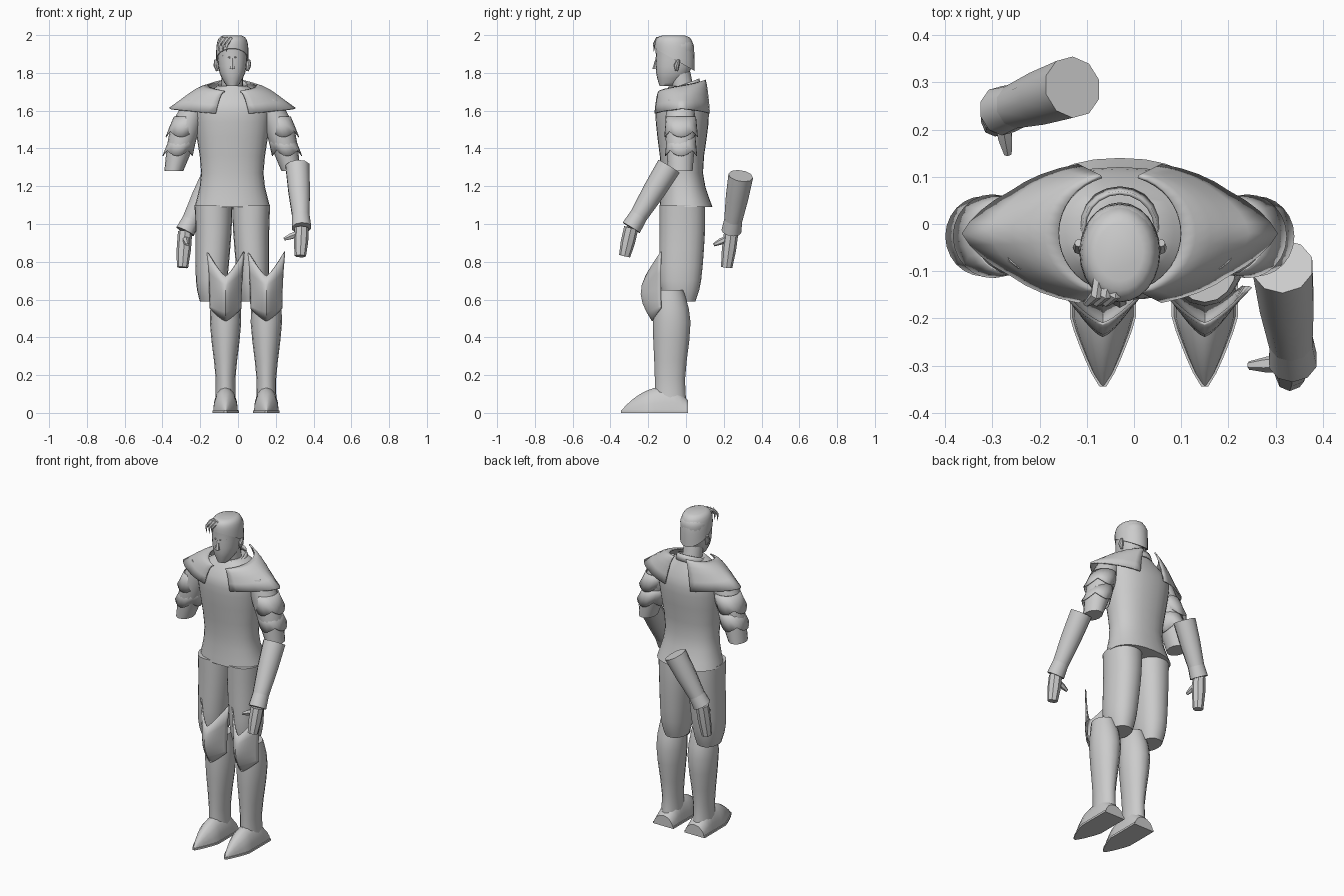
import bpy, bmesh, math
from mathutils import Vector

cube = bpy.data.objects.get("Cube")
if cube:
    bpy.data.objects.remove(cube, do_unlink=True)

grey = bpy.data.materials.new("plain grey")
grey.use_nodes = True
grey.diffuse_color = (.6, .6, .6, 1)
grey.node_tree.nodes["Principled BSDF"].inputs["Base Color"].default_value = grey.diffuse_color

MIDDLE = -.03  # centre line of the body


def skin(name, rows, closed=True, caps=True, thickness=0, angle=40):
    """Bridge equal rows of points into one surface."""
    bm = bmesh.new()
    grid = [[bm.verts.new(point) for point in row] for row in rows]
    count = len(grid[0])
    for lower, upper in zip(grid, grid[1:]):
        for i in range(count if closed else count - 1):
            j = (i + 1) % count
            bm.faces.new((lower[i], lower[j], upper[j], upper[i]))
    if closed and caps:
        bm.faces.new(grid[0])
        bm.faces.new(grid[-1])
    bmesh.ops.recalc_face_normals(bm, faces=bm.faces)
    mesh = bpy.data.meshes.new(name)
    bm.to_mesh(mesh)
    bm.free()
    mesh.materials.append(grey)
    part = bpy.data.objects.new(name, mesh)
    bpy.context.collection.objects.link(part)
    if thickness:
        part.modifiers.new("thickness", "SOLIDIFY").thickness = thickness
    bpy.ops.object.select_all(action="DESELECT")
    part.select_set(True)
    bpy.context.view_layer.objects.active = part
    bpy.ops.object.shade_smooth_by_angle(angle=math.radians(angle))


def smooth(stations, steps=3):
    """Pass a smooth curve through a few stations."""
    knots = [Vector(station) for station in stations]
    knots = [knots[0]] + knots + [knots[-1]]
    result = []
    for before, start, end, after in zip(knots, knots[1:], knots[2:], knots[3:]):
        leave, arrive = (end - before) / 2, (after - start) / 2
        for step in range(steps):
            t = step / steps
            ease = t * t * (3 - 2 * t)
            result.append(start.lerp(end, ease) + leave * t * (1 - t) ** 2
                          - arrive * t * t * (1 - t))
    return result + [knots[-1]]


def oval(x, y, z, rx, ry, count=20, power=2, hem=None):
    """Level ring; hem(angle) shifts the height of each point."""
    points = []
    for i in range(count):
        angle = math.tau * i / count
        c, s = math.cos(angle), math.sin(angle)
        points.append((x + rx * math.copysign(abs(c) ** (2 / power), c),
                       y + ry * math.copysign(abs(s) ** (2 / power), s),
                       z + (hem(angle) if hem else 0)))
    return points


def column(name, stations, x=MIDDLE, count=20, power=2, angle=40):
    """Upright smooth form; each station is x offset, y, z and two radii."""
    skin(name, [oval(x + dx, y, z, rx, ry, count, power)
                for dx, y, z, rx, ry in smooth(stations)], angle=angle)


def limb(name, path, radii, count=10):
    """Tube with its rings square to its overall direction."""
    path = [Vector(point) for point in path]
    axis = (path[-1] - path[0]).normalized()
    across = Vector((1, 0, 0)).cross(axis).normalized()
    other = axis.cross(across)
    turns = [math.tau * i / count for i in range(count)]
    skin(name, [[point + (across * math.cos(a) + other * math.sin(a)) * radius for a in turns]
                for point, radius in zip(path, radii)])


def forearm(word, elbow, wrist, fingers, thumb):
    """Detached forearm with a cuff, a closed hand and a thumb."""
    elbow, wrist, fingers, thumb = map(Vector, (elbow, wrist, fingers, thumb))
    limb(word + "_forearm", [elbow, elbow.lerp(wrist, .4), elbow.lerp(wrist, .8), wrist],
         [.066, .06, .048, .045])
    limb(word + "_cuff", [elbow.lerp(wrist, .8), wrist], [.048, .053])
    knuckles = wrist.lerp(fingers, .5)
    limb(word + "_hand", [wrist, knuckles, fingers], [.038, .038, .03], 8)
    root = wrist.lerp(fingers, .15)
    limb(word + "_thumb", [root, root.lerp(thumb, .6), thumb], [.018, .017, .009], 6)


# Tunic: flared hem, narrow waist, broad chest
column("tunic", [(0, 0, 1.09, .2, .14), (0, -.02, 1.27, .165, .11), (0, -.02, 1.54, .2, .14),
                 (0, -.02, 1.64, .2, .13), (0, -.01, 1.73, .08, .08)], count=28, power=2.3)

# Collar standing higher at the back
slope = lambda angle: .03 * math.sin(angle)
skin("collar", [oval(MIDDLE, -.01, 1.7, .09, .09, hem=slope),
                oval(MIDDLE, -.01, 1.74, .08, .08, hem=slope)], caps=False, thickness=.008)

# Neck and head
limb("neck", [(MIDDLE, -.01, 1.68), (MIDDLE, -.04, 1.83)], [.058, .056], 16)
column("head", [(0, -.1, 1.73, .03, .04), (0, -.07, 1.8, .068, .088), (0, -.06, 1.9, .08, .1),
                (0, -.06, 1.95, .08, .1), (0, -.06, 1.98, .06, .08)], power=2.2, angle=60)

# Short hair: a dome whose hairline is high in front and low behind
rows = []
for i in range(8):
    rise = i / 8
    width = math.sqrt(1 - rise ** 3)
    rows.append(oval(MIDDLE, -.06, 1.87 + .13 * math.sin(rise * math.pi / 2),
                     .086 * width, .106 * width, 24,
                     hem=lambda angle: -.06 * (1 - rise) ** 2 * math.sin(angle)))
skin("hair", rows, angle=60)
for i in range(3):
    x = MIDDLE - .02 * i
    limb("forelock_%d" % i, [(x, -.08, 1.98), (x - .01, -.15, 1.98),
                             (x - .03, -.17, 1.95), (x - .03, -.17, 1.91)],
         [.012, .013, .008, .001], 6)

# Nose
limb("nose", [(MIDDLE, -.154, 1.88), (MIDDLE, -.162, 1.82)], [.006, .016], 6)

for side, word in ((1, "left"), (-1, "right")):
    out = lambda offset: MIDDLE + side * offset

    limb(word + "_ear", [(out(.08), -.05, 1.81), (out(.085), -.05, 1.84), (out(.088), -.04, 1.87)],
         [.007, .015, .008], 8)
    limb(word + "_brow", [(out(.012), -.157, 1.88), (out(.05), -.137, 1.89)], [.006, .004], 6)

    # Shoulder plate wrapping from the neck to a pointed outer tip
    rows = []
    for i in range(6):
        f = i / 5
        row = []
        for j in range(-8, 9):
            t = j / 8
            angle = t * math.radians(72)
            point = .05 * f ** 4 * max(0, 1 - 2 * abs(t))
            row.append((out((.13 + .155 * f) * math.cos(angle) + point),
                        -.02 + (.13 + .025 * f) * math.sin(angle),
                        1.735 - .12 * f * f - .03 * f * abs(t) + .03 * t * (1 - f)))
        rows.append(row)
    skin(word + "_shoulder_plate", rows, closed=False, thickness=.008)

    # Upper arm sleeve
    column(word + "_sleeve", [(side * .19, -.03, 1.66, .06, .07), (side * .25, -.03, 1.5, .08, .08),
                              (side * .31, -.03, 1.28, .05, .065)], count=16)

    # Overlapping arm plates with pointed lower edges
    for layer in range(2):
        rows = []
        for f in (0, .5, 1):
            spread = .074 + .01 * f - .004 * layer
            rows.append(oval(out(.235 + .02 * layer + .035 * f), -.026, 1.57 - .1 * (layer + f),
                             spread, spread + .005, 24,
                             hem=lambda angle: f * f * (.02 - .03 * abs(math.cos(2 * angle)))))
        skin("%s_arm_plate_%d" % (word, layer), rows, caps=False, thickness=.004)

    # Trouser leg ending at the knee
    column(word + "_trouser_leg", [(side * .1, -.02, 1.1, .1, .12), (side * .1, -.02, .95, .095, .12),
                                   (side * .11, -.03, .7, .083, .11),
                                   (side * .11, -.03, .59, .062, .08)], power=2.2)

    # Boot shaft
    foot_x = .042 + side * .108
    column(word + "_boot_shaft", [(0, -.09, .65, .067, .076), (0, -.076, .48, .083, .1),
                                  (0, -.085, .18, .052, .08), (0, -.08, 0, .06, .09)],
           x=foot_x, count=16)

    # Pointed foot on a thin, slightly wider sole
    foot, sole = [], []
    for i in range(13):
        t = i / 12
        y = .01 - .355 * t
        width = .003 + .063 * min(1, 2.5 * (1 - t)) ** .8
        height = .01 + .14 * (1 - t ** 3) * min(1, .4 + 3 * t)
        foot.append([(foot_x + width * math.cos(a), y, height * math.sin(a))
                     for a in (math.pi * j / 8 for j in range(9))])
        rim = width + .004
        sole.append([(foot_x - rim, y, 0), (foot_x + rim, y, 0),
                     (foot_x + rim, y, .012), (foot_x - rim, y, .012)])
    skin(word + "_foot", foot)
    skin(word + "_sole", sole)

    # Ridged knee guard with two tall horns
    rows = []
    for i in range(6):
        f = i / 5
        bulge = .045 + .06 * math.sin(.8 * math.pi * f)
        row = []
        for j in range(-8, 9):
            t = j / 8
            row.append((foot_x + (.085 + .015 * f ** 4) * t,
                        -.135 - bulge * (1 - abs(t) ** 1.4),
                        .485 + .24 * f + abs(t) ** 1.3 * (.02 + .3 * (f - .4) ** 2)))
        rows.append(row)
    skin(word + "_knee_guard", rows, closed=False, thickness=.007)

# Left forearm swung forward, right one swung behind
forearm("left", elbow=(.315, -.09, 1.305), wrist=(.337, -.29, .98),
        fingers=(.33, -.325, .83), thumb=(.244, -.3, .92))
forearm("right", elbow=(-.13, .29, 1.255), wrist=(-.28, .24, .96),
        fingers=(-.294, .215, .77), thumb=(-.267, .148, .89))
